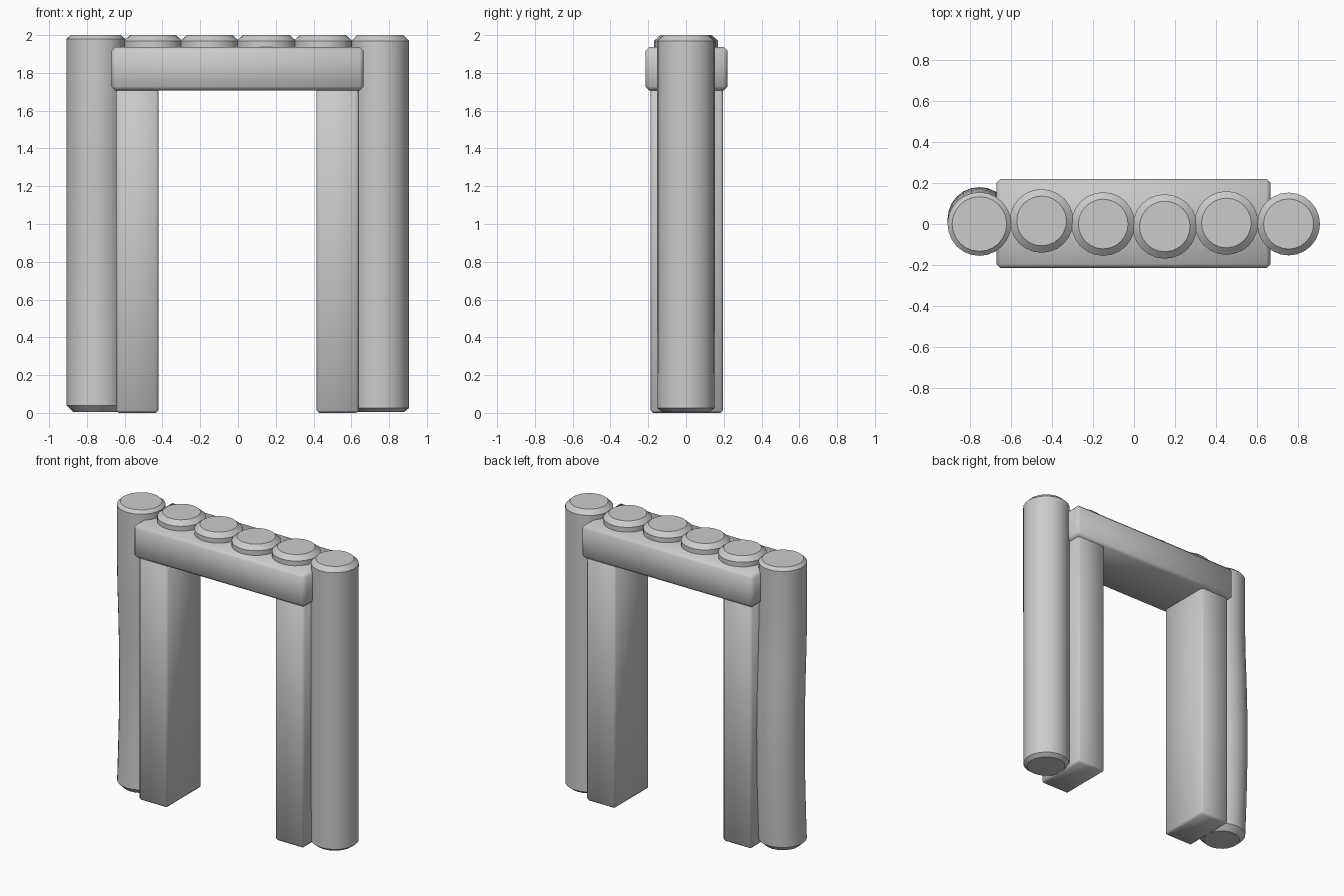
import bpy, bmesh, math

if "Cube" in bpy.data.objects:
    bpy.data.objects.remove(bpy.data.objects["Cube"], do_unlink=True)

stone = bpy.data.materials.new("grey_stone")
stone.use_nodes = True
GREY = (0.6, 0.6, 0.6, 1)
stone.diffuse_color = GREY
stone.node_tree.nodes["Principled BSDF"].inputs["Base Color"].default_value = GREY


def finish(name, bm, angle):
    bmesh.ops.recalc_face_normals(bm, faces=bm.faces)
    mesh = bpy.data.meshes.new(name)
    bm.to_mesh(mesh)
    bm.free()
    mesh.materials.append(stone)
    obj = bpy.data.objects.new(name, mesh)
    bpy.context.collection.objects.link(obj)
    bpy.ops.object.select_all(action="DESELECT")
    obj.select_set(True)
    bpy.context.view_layer.objects.active = obj
    bpy.ops.object.shade_smooth_by_angle(angle=math.radians(angle))


def log(name, profile, x, y, bow=0.0, sides=24):
    """Capped round log from (radius, z) rings, bowed backwards mid-height."""
    bm = bmesh.new()
    rings = []
    for r, z in profile:
        dy = y + bow * math.sin(math.pi * min(z / 1.5, 1))
        rings.append([bm.verts.new((x + r * math.cos(math.tau * i / sides),
                                    dy + r * math.sin(math.tau * i / sides), z))
                      for i in range(sides)])
    for a, b in zip(rings, rings[1:]):
        for i in range(sides):
            j = (i + 1) % sides
            bm.faces.new((a[i], a[j], b[j], b[i]))
    bm.faces.new(rings[0])
    bm.faces.new(rings[-1])
    finish(name, bm, 28)


def block(name, low, high, bevel):
    """Box with chamfered, softly shaded edges."""
    bm = bmesh.new()
    bmesh.ops.create_cube(bm, size=1)
    for v in bm.verts:
        v.co = [h if c > 0 else l for c, l, h in zip(v.co, low, high)]
    bmesh.ops.bevel(bm, geom=bm.edges[:], offset=bevel, segments=1, affect="EDGES")
    finish(name, bm, 60)


# Tall outer posts; the right one is slightly bowed
shaft = [(0.155, 0.04 + 1.94 * i / 10) for i in range(11)]
log("right_post", [(0.118, 0.004)] + shaft + [(0.133, 2.0)], -0.753, 0.0, bow=0.025)
log("left_post", [(0.125, 0.004), (0.152, 0.025), (0.153, 1.97), (0.122, 2.0)], 0.753, 0.0)

# Short log tops set into the beam
for i, (y, r) in enumerate([(0.015, 0.155), (0.0, 0.155), (-0.012, 0.157), (0.005, 0.155)]):
    log(f"log_top_{i + 1}", [(r, 1.86), (r, 1.97), (r - 0.034, 2.0)],
        -0.45 + 0.3 * i, y)

# Square legs and lintel
block("right_leg", (-0.645, -0.187, 0), (-0.42, 0.197, 1.76), 0.014)
block("left_leg", (0.415, -0.187, 0), (0.64, 0.197, 1.76), 0.014)
block("beam", (-0.67, -0.215, 1.707), (0.665, 0.22, 1.937), 0.02)
